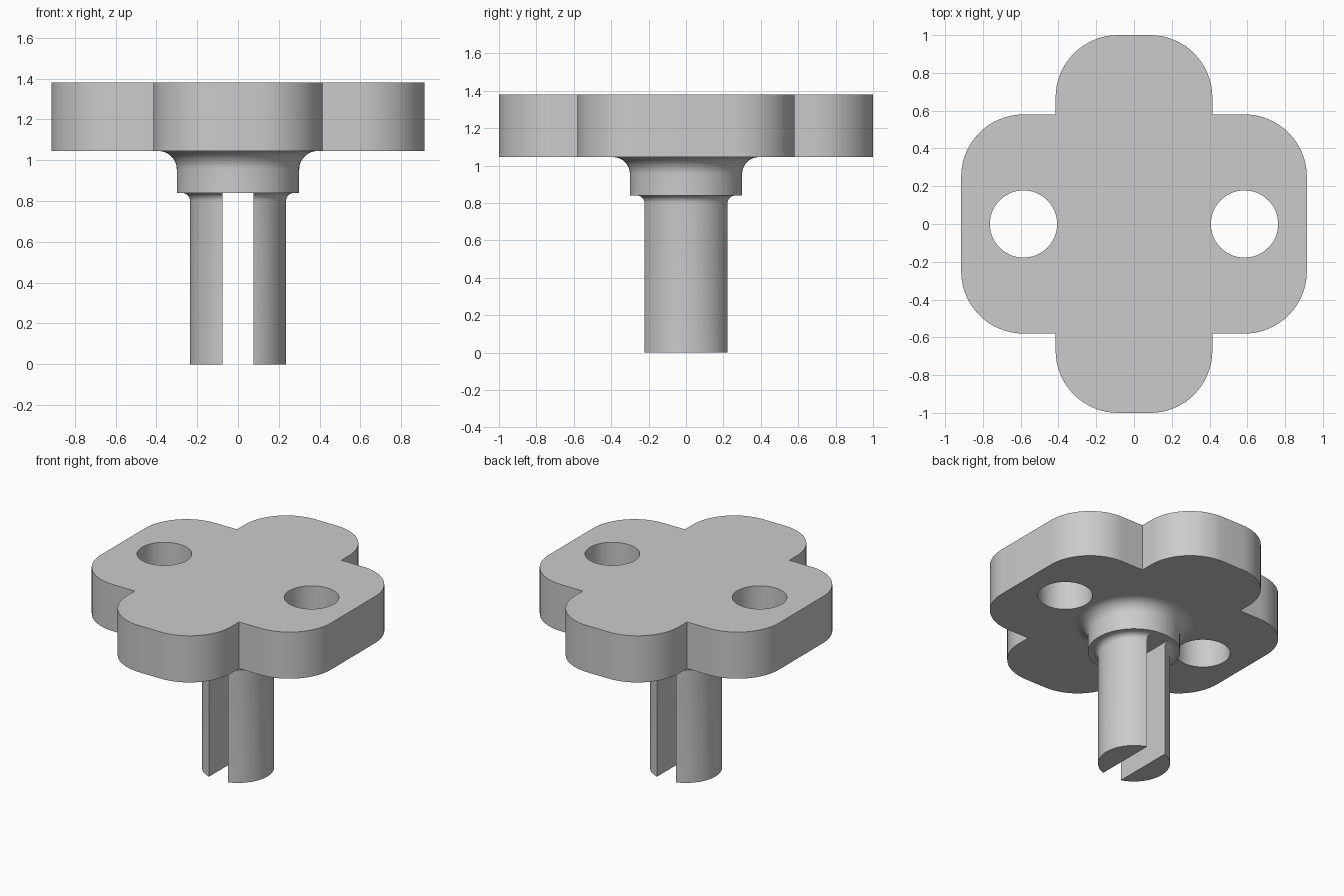
import bpy, bmesh, math
from mathutils import Matrix, Vector

if "Cube" in bpy.data.objects:
    bpy.data.objects.remove(bpy.data.objects["Cube"], do_unlink=True)

grey = bpy.data.materials.new("plain grey")
grey.use_nodes = True
colour = (0.6, 0.6, 0.6, 1)
grey.diffuse_color = colour
grey.node_tree.nodes["Principled BSDF"].inputs["Base Color"].default_value = colour

PLATE_BOTTOM, PLATE_TOP = 1.045, 1.38
COLLAR_BOTTOM = 0.84


def make_object(name, bm):
    bmesh.ops.recalc_face_normals(bm, faces=bm.faces)
    mesh = bpy.data.meshes.new(name)
    bm.to_mesh(mesh)
    bm.free()
    mesh.materials.append(grey)
    obj = bpy.data.objects.new(name, mesh)
    bpy.context.collection.objects.link(obj)
    return obj


def arc(cx, cy, r, start, end, steps=16):
    angles = [math.radians(start + (end - start) * i / steps) for i in range(steps + 1)]
    return [(cx + r * math.cos(a), cy + r * math.sin(a)) for a in angles]


def cut(obj, cutter):
    mod = obj.modifiers.new("cut", "BOOLEAN")
    mod.operation, mod.solver, mod.object = "DIFFERENCE", "EXACT", cutter
    bpy.context.view_layer.objects.active = obj
    bpy.ops.object.modifier_apply(modifier=mod.name)
    bpy.data.objects.remove(cutter, do_unlink=True)


def smooth(obj):
    bpy.ops.object.select_all(action="DESELECT")
    obj.select_set(True)
    bpy.context.view_layer.objects.active = obj
    bpy.ops.object.shade_smooth_by_angle(angle=math.radians(30))


# Four-lobed plate: one quarter of the outline, mirrored around
LONG, WIDE, LOBE_X, LOBE_Y, R = 1.0, 0.915, 0.415, 0.58, 0.33
quarter = (arc(WIDE - R, LOBE_Y - R, R, 0, 90) + [(LOBE_X, LOBE_Y)]
           + arc(LOBE_X - R, LONG - R, R, 0, 90))
outline = []
for sx, sy in ((1, 1), (-1, 1), (-1, -1), (1, -1)):
    part = [(sx * x, sy * y) for x, y in quarter]
    outline += part if sx * sy > 0 else part[::-1]
bm = bmesh.new()
face = bm.faces.new([bm.verts.new((x, y, PLATE_BOTTOM)) for x, y in outline])
top = bmesh.ops.extrude_face_region(bm, geom=[face], use_keep_orig=True)["geom"]
bmesh.ops.translate(bm, vec=(0, 0, PLATE_TOP - PLATE_BOTTOM),
                    verts=[g for g in top if isinstance(g, bmesh.types.BMVert)])
plate = make_object("lobed_plate", bm)

# Round through holes
for side in (-1, 1):
    bm = bmesh.new()
    bmesh.ops.create_cone(bm, cap_ends=True, segments=64, radius1=0.178, radius2=0.178,
                          depth=1, matrix=Matrix.Translation((side * 0.585, 0, 1.2)))
    cut(plate, make_object("hole_cutter", bm))
smooth(plate)

# Turned stem with filleted collar
profile = ([(0, 0), (0.235, 0)]
           + arc(0.275, COLLAR_BOTTOM - 0.04, 0.04, 180, 90, 8)
           + [(0.3, COLLAR_BOTTOM)]
           + arc(0.39, PLATE_BOTTOM - 0.09, 0.09, 180, 90, 12)
           + [(0.39, PLATE_BOTTOM + 0.03), (0, PLATE_BOTTOM + 0.03)])
bm = bmesh.new()
verts = [bm.verts.new((x, 0, z)) for x, z in profile]
edges = [bm.edges.new(pair) for pair in zip(verts, verts[1:])]
bmesh.ops.spin(bm, geom=verts + edges, cent=(0, 0, 0), axis=(0, 0, 1),
               angle=math.tau, steps=64, use_merge=True)
bmesh.ops.remove_doubles(bm, verts=bm.verts, dist=0.0001)
stem = make_object("slotted_stem", bm)

# Slot splitting the stem into two prongs, up to the collar
bm = bmesh.new()
bmesh.ops.create_cube(bm, size=1)
bmesh.ops.scale(bm, vec=(0.15, 1, COLLAR_BOTTOM + 0.1), verts=bm.verts)
bmesh.ops.translate(bm, vec=Vector((0, 0, (COLLAR_BOTTOM - 0.1) / 2)), verts=bm.verts)
cut(stem, make_object("slot_cutter", bm))
smooth(stem)
